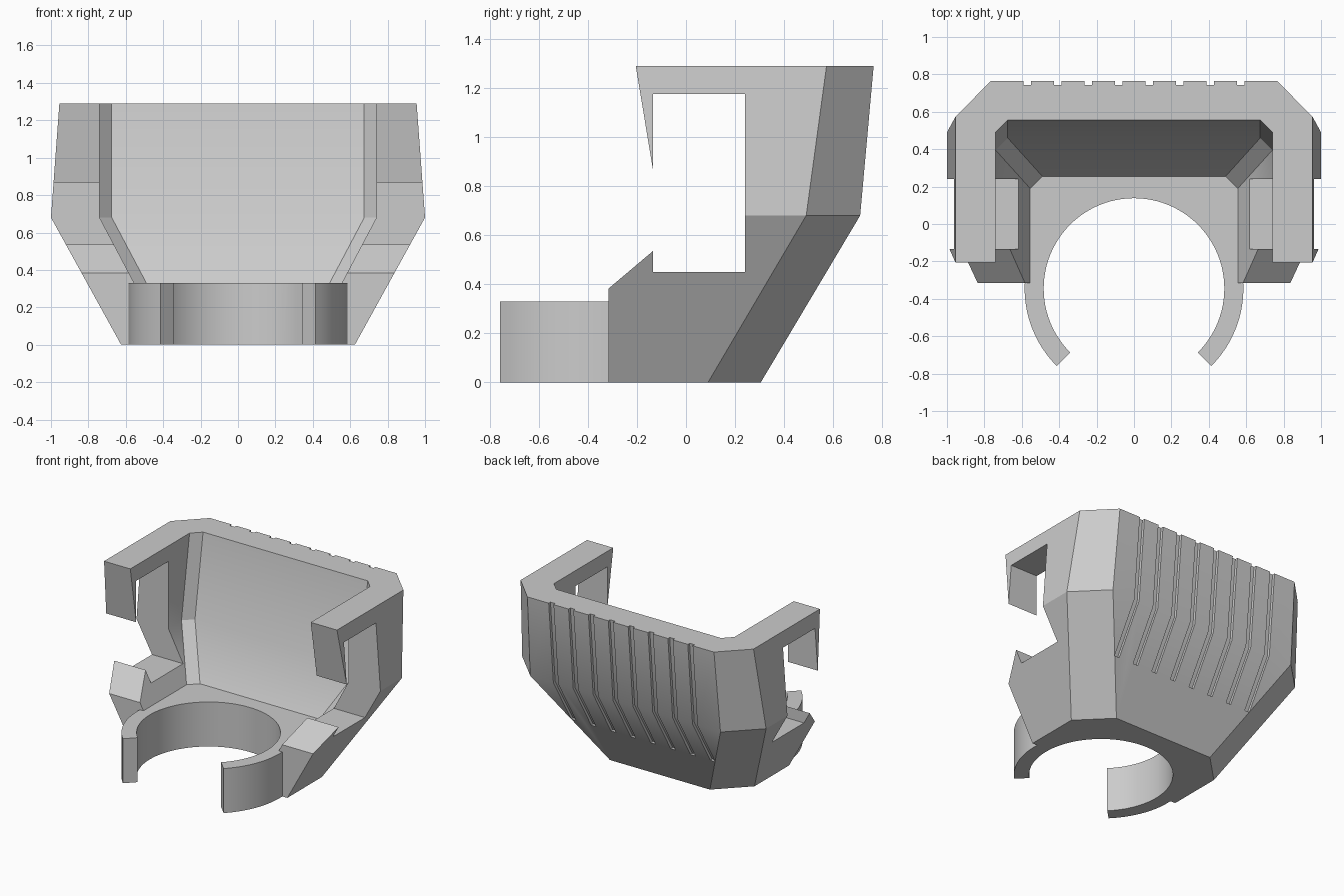
import bpy, bmesh, math

if "Cube" in bpy.data.objects:
    bpy.data.objects.remove(bpy.data.objects["Cube"], do_unlink=True)

grey = bpy.data.materials.new("plain grey")
grey.use_nodes = True
grey.diffuse_color = (0.6, 0.6, 0.6, 1)
for node in grey.node_tree.nodes:
    if node.type == "BSDF_PRINCIPLED":
        node.inputs["Base Color"].default_value = (0.6, 0.6, 0.6, 1)


def loft(name, rings):
    """Closed solid through a stack of matching point loops."""
    bm = bmesh.new()
    loops = [[bm.verts.new(p) for p in ring] for ring in rings]
    count = len(loops[0])
    for low, high in zip(loops, loops[1:]):
        for i in range(count):
            j = (i + 1) % count
            bm.faces.new((low[i], low[j], high[j], high[i]))
    bm.faces.new(loops[0][::-1])
    bm.faces.new(loops[-1])
    bmesh.ops.recalc_face_normals(bm, faces=bm.faces)
    mesh = bpy.data.meshes.new(name)
    bm.to_mesh(mesh)
    bm.free()
    mesh.materials.append(grey)
    obj = bpy.data.objects.new(name, mesh)
    bpy.context.collection.objects.link(obj)
    return obj


def side_prism(name, profile, x0, x1):
    return loft(name, [[(x, y, z) for y, z in profile] for x in (x0, x1)])


def flat_prism(name, outline, z0, z1):
    return loft(name, [[(x, y, z) for x, y in outline] for z in (z0, z1)])


def tub(name, front, levels):
    """Level: height, side x, side y, back x, back y (chamfered back corners)."""
    return loft(name, [[(-sx, front, z), (sx, front, z), (sx, sy, z),
                        (bx, by, z), (-bx, by, z), (-sx, sy, z)]
                       for z, sx, sy, bx, by in levels])


def combine(obj, other, operation):
    bpy.context.view_layer.objects.active = obj
    mod = obj.modifiers.new(operation.lower(), "BOOLEAN")
    mod.operation, mod.solver, mod.object = operation, "EXACT", other
    bpy.ops.object.modifier_apply(modifier=mod.name)
    bpy.data.objects.remove(other, do_unlink=True)


# Outer shell, flaring up from the base
shell = tub("holder_shell", -0.5, [
    (0, 0.625, 0.09, 0.41, 0.305),
    (0.68, 1.0, 0.49, 0.78, 0.71),
    (1.29, 0.955, 0.573, 0.765, 0.765)])

# Side outline with hooked arms and open windows
side = [(-0.315, -0.1), (0.9, -0.1), (0.9, 1.4), (-0.223, 1.4),
        (-0.135, 0.868), (-0.135, 1.175), (0.24, 1.175), (0.24, 0.45),
        (-0.135, 0.45), (-0.135, 0.535), (-0.315, 0.383)]
combine(shell, side_prism("side_outline", side, -1.2, 1.2), "INTERSECT")

# Inner cavity, open at the front and top
combine(shell, tub("cavity", -0.8, [
    (0.33, 0.555, 0.19, 0.49, 0.255),
    (0.68, 0.74, 0.395, 0.675, 0.46),
    (1.4, 0.74, 0.507, 0.675, 0.572)]), "DIFFERENCE")

# Grip grooves down the back
groove = [(0.478, 0.33), (0.689, 0.68), (0.754, 1.4), (0.95, 1.4), (0.95, 0.33)]
for i in range(8):
    x = (i - 3.5) * 0.163
    combine(shell, side_prism("groove", groove, x - 0.02, x + 0.02), "DIFFERENCE")


# Clip ring on the base, bored through and open at the front
def arc(radius, start, end, steps):
    angles = [math.radians(start + (end - start) * i / steps) for i in range(steps + 1)]
    return [(radius * math.cos(a), -0.345 + radius * math.sin(a)) for a in angles]


combine(shell, flat_prism("clip_ring", arc(0.585, 0, 356.25, 95), 0, 0.33), "UNION")
keyhole = arc(0.483, -45, 225, 72) + [(-0.8, -1.145), (0.8, -1.145)]
combine(shell, flat_prism("bore", keyhole, -0.1, 0.5), "DIFFERENCE")

# Smooth shading with crisp corners
bpy.ops.object.select_all(action="DESELECT")
shell.select_set(True)
bpy.context.view_layer.objects.active = shell
bpy.ops.object.shade_smooth_by_angle(angle=math.radians(30))
